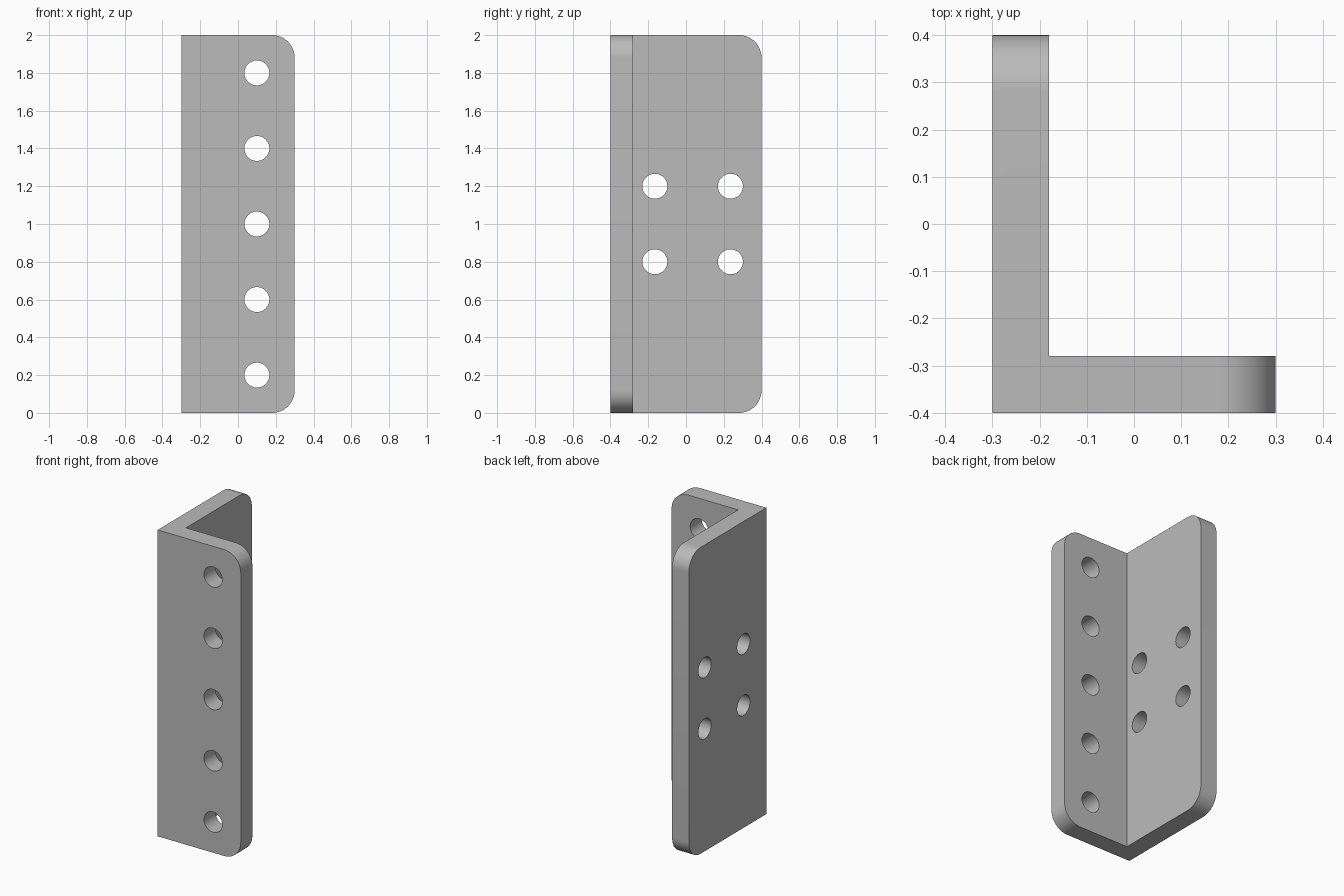
import bpy, bmesh, math
from mathutils import Vector

cube = bpy.data.objects.get("Cube")
if cube:
    bpy.data.objects.remove(cube, do_unlink=True)

HEIGHT, THICK, CORNER, HOLE = 2.0, 0.12, 0.12, 0.066
X, Y = 0.3, 0.4  # half width and half depth

grey = bpy.data.materials.new("plain_grey")
grey.use_nodes = True
colour = (0.5, 0.5, 0.5, 1)
grey.diffuse_color = colour
grey.node_tree.nodes["Principled BSDF"].inputs["Base Color"].default_value = colour


def add_object(name, bm):
    bmesh.ops.recalc_face_normals(bm, faces=bm.faces)
    mesh = bpy.data.meshes.new(name)
    bm.to_mesh(mesh)
    bm.free()
    mesh.materials.append(grey)
    obj = bpy.data.objects.new(name, mesh)
    bpy.context.collection.objects.link(obj)
    return obj


# L-shaped profile, extruded upwards
bm = bmesh.new()
profile = [(-X, -Y), (X, -Y), (X, THICK - Y), (THICK - X, THICK - Y), (THICK - X, Y), (-X, Y)]
base = bm.faces.new([bm.verts.new((x, y, 0)) for x, y in profile])
top = bmesh.ops.extrude_face_region(bm, geom=[base])["geom"]
bmesh.ops.translate(bm, vec=(0, 0, HEIGHT), verts=[g for g in top if isinstance(g, bmesh.types.BMVert)])

# Round the free corners of both flanges
ends = [e for e in bm.edges
        if abs(e.verts[0].co.z - e.verts[1].co.z) < 0.001
        and (all(v.co.x > X - 0.001 for v in e.verts) or all(v.co.y > Y - 0.001 for v in e.verts))]
bmesh.ops.bevel(bm, geom=ends, offset=CORNER, segments=16, profile=0.5, affect='EDGES')
bracket = add_object("angle_bracket", bm)

# Hole cutters: a row through the front flange, a square through the side flange
holes = [((0.1, THICK / 2 - Y, 0.2 + 0.4 * i), "Y") for i in range(5)]
holes += [((THICK / 2 - X, y, z), "X") for y in (-0.165, 0.235) for z in (0.8, 1.2)]
bm = bmesh.new()
for centre, axis in holes:
    direction = Vector((axis == "X", axis == "Y", 0))
    matrix = direction.to_track_quat('Z', 'Y').to_matrix().to_4x4()
    matrix.translation = centre
    bmesh.ops.create_cone(bm, cap_ends=True, segments=48, radius1=HOLE, radius2=HOLE,
                          depth=THICK * 1.5, matrix=matrix)
cutter = add_object("hole_cutter", bm)
cutter.hide_render = True

# Drill the holes
drill = bracket.modifiers.new("holes", 'BOOLEAN')
drill.operation = 'DIFFERENCE'
drill.solver = 'EXACT'
drill.object = cutter
bpy.ops.object.select_all(action='DESELECT')
bracket.select_set(True)
bpy.context.view_layer.objects.active = bracket
bpy.ops.object.modifier_apply(modifier=drill.name)
bpy.data.objects.remove(cutter, do_unlink=True)
bpy.ops.object.shade_smooth_by_angle(angle=math.radians(30))
